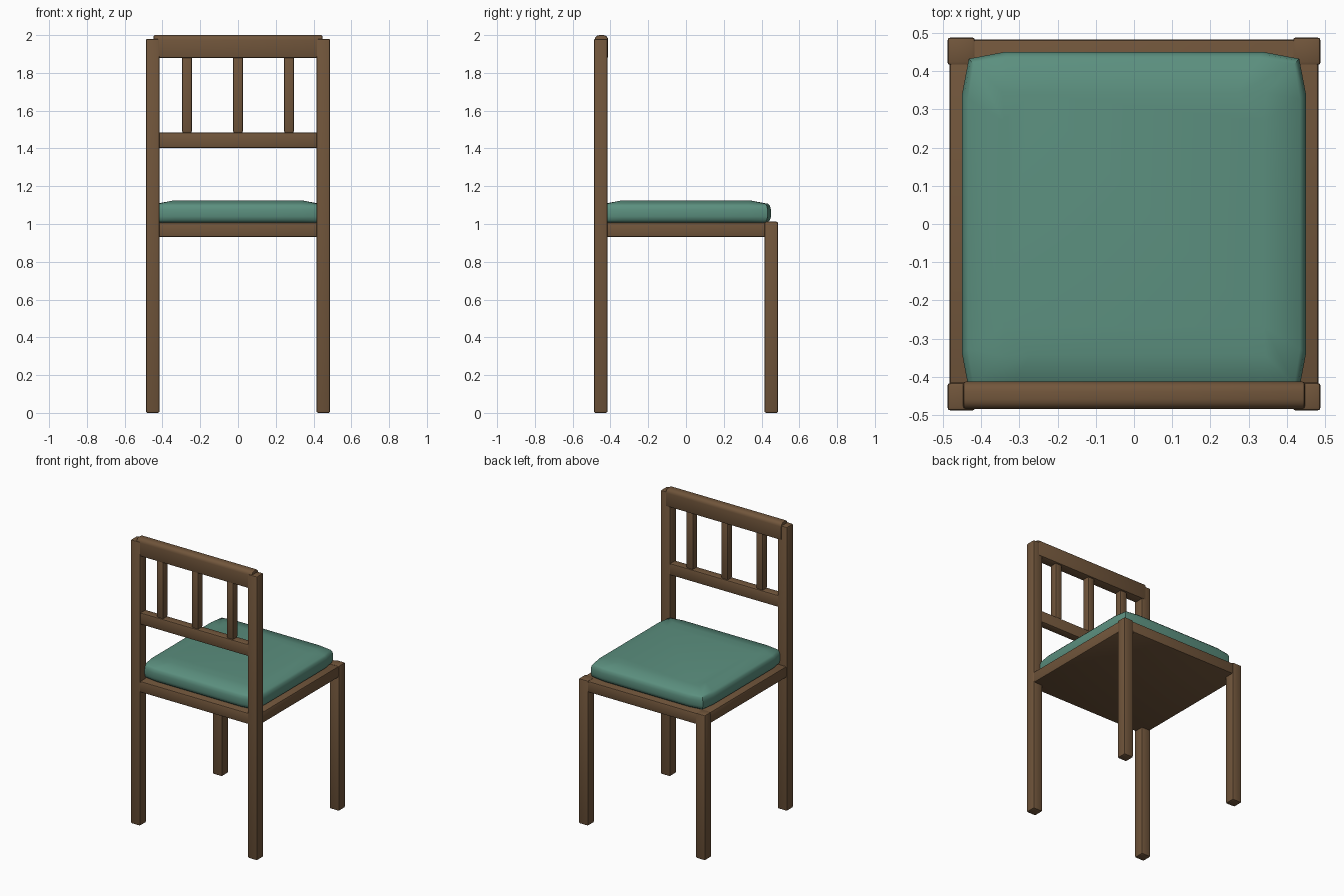
import bpy, bmesh, math

if "Cube" in bpy.data.objects:
    bpy.data.objects.remove(bpy.data.objects["Cube"])


def material(name, rgb):
    m = bpy.data.materials.new(name)
    m.diffuse_color = (*rgb, 1)
    m.use_nodes = True
    m.node_tree.nodes["Principled BSDF"].inputs["Base Color"].default_value = m.diffuse_color
    return m


wood = material("brown wood", (0.165, 0.092, 0.044))
fabric = material("green fabric", (0.105, 0.275, 0.21))


def finish(name, bm, mat):
    me = bpy.data.meshes.new(name)
    bmesh.ops.recalc_face_normals(bm, faces=bm.faces)
    bm.to_mesh(me)
    bm.free()
    me.materials.append(mat)
    ob = bpy.data.objects.new(name, me)
    bpy.context.collection.objects.link(ob)
    bpy.context.view_layer.objects.active = ob
    ob.select_set(True)
    bpy.ops.object.shade_smooth_by_angle(angle=math.radians(40))
    ob.select_set(False)
    return ob


def beam(name, x, y, z, bevel=0.009, segments=2, round_top=0):
    """Bevelled box from (min, max) ranges, optionally with a rounded top."""
    bm = bmesh.new()
    bmesh.ops.create_cube(bm, size=1)
    for v in bm.verts:
        v.co = [r[0] if c < 0 else r[1] for c, r in zip(v.co, (x, y, z))]
    if round_top:
        edges = [e for e in bm.edges if all(v.co.z == max(w.co.z for w in bm.verts) for v in e.verts)
                 and abs(e.verts[0].co.x - e.verts[1].co.x) > 0.1]
        bmesh.ops.bevel(bm, geom=edges, offset=round_top, segments=4, profile=0.5, affect='EDGES')
        edges = [e for e in bm.edges if len(e.link_faces) == 2 and e.calc_face_angle() > 1]
    else:
        edges = bm.edges[:]
    bmesh.ops.bevel(bm, geom=edges, offset=bevel, segments=segments, profile=0.5, affect='EDGES')
    return finish(name, bm, wood)


# Legs: tall posts on the backrest side, short legs on the other
for side, s in (("left", -1), ("right", 1)):
    x = tuple(sorted((s * 0.415, s * 0.488)))
    beam(f"back_post_{side}", x, (-0.488, -0.415), (0, 1.98))
    beam(f"short_leg_{side}", x, (0.415, 0.488), (0, 1.012))

# Solid seat frame
beam("seat_frame", (-0.483, 0.483), (-0.483, 0.483), (0.93, 1.008))

# Backrest rails and slats
beam("top_rail", (-0.447, 0.447), (-0.484, -0.412), (1.88, 2.0), 0.007, 2, 0.026)
beam("lower_back_rail", (-0.43, 0.43), (-0.48, -0.42), (1.402, 1.485))
for i, x in enumerate((-0.27, 0, 0.27)):
    beam(f"back_slat_{i + 1}", (x - 0.026, x + 0.026), (-0.476, -0.424), (1.483, 1.89))

# Cushion: stacked rings with bulging sides and a softly domed top
rings = [(-0.022, 1.008), (-0.006, 1.02), (0, 1.04), (0, 1.075),
         (-0.005, 1.095), (-0.016, 1.107), (-0.11, 1.124)]
bm = bmesh.new()
loops = []
for inset, z in rings:
    h, c = 0.45 + inset, 0.432 + inset * 0.8
    m = c * 0.78
    quarter = [(h, -m), (h, m), (c, c)]
    loop = []
    for k in range(4):
        ca, sa = ((1, 0), (0, 1), (-1, 0), (0, -1))[k]
        loop += [bm.verts.new((px * ca - py * sa, px * sa + py * ca, z)) for px, py in quarter]
    loops.append(loop)
for a, b in zip(loops, loops[1:]):
    n = len(a)
    for i in range(n):
        bm.faces.new((a[i], a[(i + 1) % n], b[(i + 1) % n], b[i]))
bm.faces.new(loops[0][::-1])
bm.faces.new(loops[-1])
finish("seat_cushion", bm, fabric)
